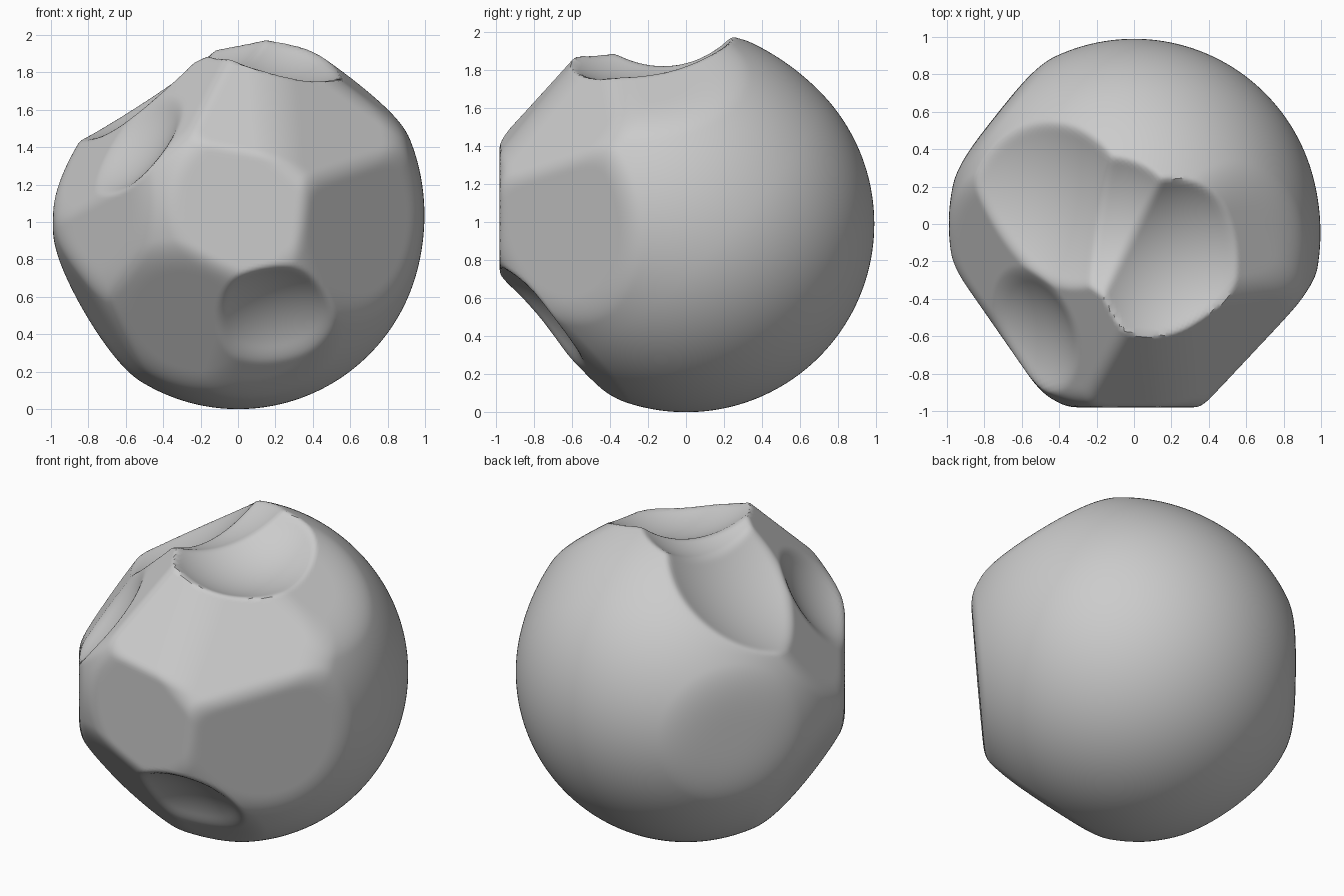
import bpy, bmesh, math
from mathutils import Vector

cube = bpy.data.objects.get("Cube")
if cube:
    bpy.data.objects.remove(cube, do_unlink=True)

# Swelling of the round body towards the upper front
SWELL = Vector((0.2, -0.7, 0.7)).normalized()
BODY_RADIUS = 0.99

# Flat chipped faces: outward normal, distance from the middle, edge softness
CHIPS = [
    ((0, -1, 0), 0.98, 0.02),              # front
    ((0.12, -0.76, 0.63), 1.0, 0.02),      # upper front
    ((0.5, -0.65, 0.57), 0.95, 0.06),      # upper front, +x side
    ((0.74, -0.67, -0.08), 0.91, 0.04),    # front, +x side
    ((0.6, -0.1, 0.8), 0.97, 0.06),        # upper +x side
    ((-0.3, -0.74, -0.6), 0.90, 0.04),     # lower front
    ((0.13, -0.69, -0.7), 0.92, 0.04),     # low front, under the pocket
    ((-0.85, -0.15, -0.5), 0.915, 0.06),   # lower -x side
    ((-0.82, -0.57, 0), 0.925, 0.04),      # front, -x side
    ((-0.76, -0.32, 0.56), 0.83, 0.04),    # upper front, -x side
    ((-0.62, -0.4, 0.68), 0.865, 0.04),    # shoulder beside the top bowl
    ((-0.55, 0.15, 0.82), 0.92, 0.06),     # upper -x side
    ((-0.78, 0.62, 0), 0.94, 0.06),        # back, -x side
]

# Shallow hollows: direction, ball distance, ball radius
SCOOPS = [
    ((0.2, -0.2, 1), 1.5, 0.71),           # top bowl
    ((-0.15, -0.02, 0.95), 1.5, 0.68),     # middle of the valley
    ((-0.55, 0.05, 0.83), 1.9, 1.16),      # valley running off the bowl
    ((-0.66, -0.53, 0.53), 1.5, 0.72),     # pocket on the -x side
    ((0.17, -0.8, -0.57), 1.55, 0.71),     # lower front pocket
]


def soft_min(a, b, k):
    h = max(k - abs(a - b), 0) / k
    return min(a, b) - h * h * k / 4


def surface_radius(d):
    """Distance from the middle to the stone surface along direction d."""
    r = BODY_RADIUS + 0.13 * max(0, d.dot(SWELL)) ** 2
    for normal, dist, softness in CHIPS:
        facing = d.dot(Vector(normal).normalized())
        if facing > 0.2:
            r = soft_min(r, dist / facing, softness)
    for direction, dist, radius in SCOOPS:
        along = dist * d.dot(Vector(direction).normalized())
        inside = along * along - dist * dist + radius * radius
        if along > 0 and inside > 0:
            r = soft_min(r, along - math.sqrt(inside), 0.03)
    return r


# Boulder body, standing on the ground
bm = bmesh.new()
bmesh.ops.create_icosphere(bm, subdivisions=7, radius=1)
for v in bm.verts:
    d = v.co.normalized()
    v.co = d * surface_radius(d) + Vector((0, 0, BODY_RADIUS))

mesh = bpy.data.meshes.new("boulder")
bm.to_mesh(mesh)
bm.free()
boulder = bpy.data.objects.new("boulder", mesh)
bpy.context.collection.objects.link(boulder)

# Stone colour
stone = bpy.data.materials.new("grey_stone")
stone.use_nodes = True
colour = (0.6, 0.6, 0.6, 1)
stone.diffuse_color = colour
stone.node_tree.nodes["Principled BSDF"].inputs["Base Color"].default_value = colour
mesh.materials.append(stone)

bpy.ops.object.select_all(action='DESELECT')
boulder.select_set(True)
bpy.context.view_layer.objects.active = boulder
bpy.ops.object.shade_smooth_by_angle(angle=math.radians(35))
